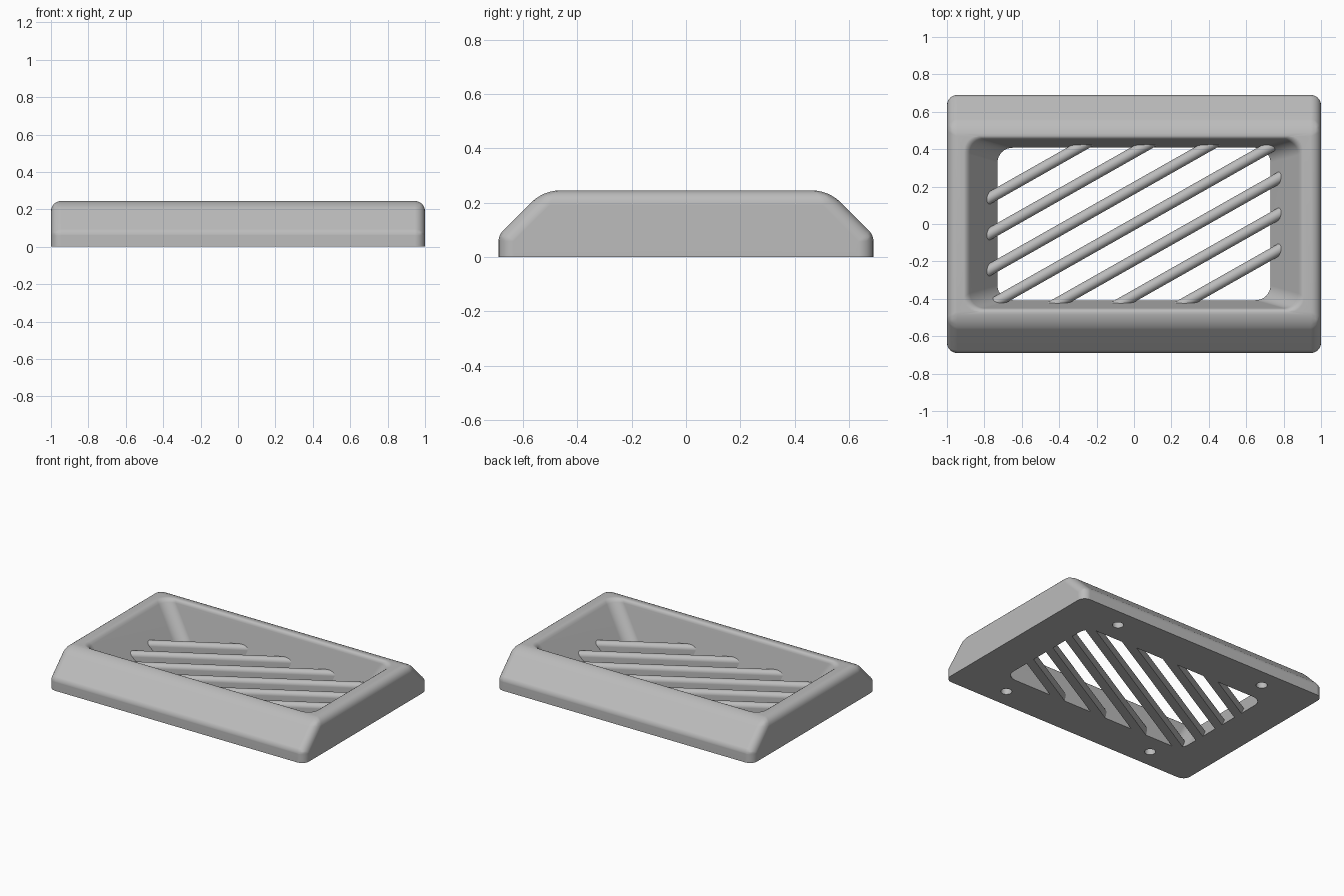
import bpy, bmesh, math

if "Cube" in bpy.data.objects:
    bpy.data.objects.remove(bpy.data.objects["Cube"], do_unlink=True)

grey = bpy.data.materials.new("light_grey")
grey.use_nodes = True
grey.diffuse_color = (0.5, 0.5, 0.5, 1)
grey.node_tree.nodes["Principled BSDF"].inputs["Base Color"].default_value = (0.5, 0.5, 0.5, 1)


def finish(name, bm):
    bmesh.ops.recalc_face_normals(bm, faces=bm.faces)
    mesh = bpy.data.meshes.new(name)
    bm.to_mesh(mesh)
    bm.free()
    mesh.materials.append(grey)
    obj = bpy.data.objects.new(name, mesh)
    bpy.context.collection.objects.link(obj)
    return obj


def loft(name, rings):
    """Skin a stack of equal-length point loops and cap both ends."""
    bm = bmesh.new()
    loops = [[bm.verts.new(p) for p in ring] for ring in rings]
    n = len(loops[0])
    for a, b in zip(loops, loops[1:]):
        for i in range(n):
            j = (i + 1) % n
            bm.faces.new((a[i], a[j], b[j], b[i]))
    bm.faces.new(loops[0])
    bm.faces.new(loops[-1])
    return finish(name, bm)


def rounded_rect(hx, hy, r, z, seg=8):
    pts = []
    for k, (sx, sy) in enumerate([(1, 1), (-1, 1), (-1, -1), (1, -1)]):
        for i in range(seg + 1):
            a = math.pi / 2 * (k + i / seg)
            pts.append((sx * (hx - r) + r * math.cos(a), sy * (hy - r) + r * math.sin(a), z))
    return pts


def activate(obj):
    bpy.ops.object.select_all(action='DESELECT')
    obj.select_set(True)
    bpy.context.view_layer.objects.active = obj


def cut(obj, cutter):
    mod = obj.modifiers.new("cut", 'BOOLEAN')
    mod.operation = 'DIFFERENCE'
    mod.solver = 'EXACT'
    mod.object = cutter
    activate(obj)
    bpy.ops.object.modifier_apply(modifier=mod.name)
    bpy.data.objects.remove(cutter, do_unlink=True)


# Frame body: sloped-side profile extruded along x
HEIGHT, KNEE, DEPTH = 0.245, 0.08, 0.69
half = [(DEPTH, 0), (DEPTH, KNEE), (0.525, HEIGHT)]
profile = half + [(-y, z) for y, z in reversed(half)]
frame = loft("frame", [[(x, y, z) for y, z in profile] for x in (-1, 1)])

# Rounded edges: open bottom rim stays sharp, knees get a small radius
weights = frame.data.attributes.new("bevel_weight_edge", 'FLOAT', 'EDGE')
for edge in frame.data.edges:
    a, b = (frame.data.vertices[v].co for v in edge.vertices)
    if max(a.z, b.z) < 0.01:
        w = 0
    elif abs(a.z - KNEE) < 0.01 and abs(b.z - KNEE) < 0.01:
        w = 0.35
    else:
        w = 1
    weights.data[edge.index].value = w
bevel = frame.modifiers.new("rounding", 'BEVEL')
bevel.limit_method = 'WEIGHT'
bevel.width = 0.055
bevel.segments = 6
activate(frame)
bpy.ops.object.modifier_apply(modifier=bevel.name)

# Tapered opening with a softened lip
stack = [(-0.03, 0.71, 0.402), (0.222, 0.878, 0.45), (0.234, 0.888, 0.455),
         (0.241, 0.898, 0.462), (0.246, 0.912, 0.474), (0.3, 0.912, 0.474)]
cut(frame, loft("opening_cutter", [rounded_rect(hx, hy, 0.08, z) for z, hx, hy in stack]))

# Screw holes in the underside
for sx in (-1, 1):
    for sy in (-1, 1):
        rings = [[(sx * 0.6 + 0.036 * math.cos(t * math.pi / 12),
                   sy * 0.555 + 0.036 * math.sin(t * math.pi / 12), z)
                  for t in range(24)] for z in (-0.05, 0.09)]
        cut(frame, loft("hole_cutter", rings))

# Diagonal grille bars with rounded tops, ends buried in the frame walls
SLOPE = math.tan(math.radians(29.5))
R, TOP = 0.03, 0.085
section = [(-R, 0), (R, 0)] + [(R * math.cos(i * math.pi / 10), TOP - R + R * math.sin(i * math.pi / 10))
                               for i in range(11)]
normal = (-math.sin(math.atan(SLOPE)), math.cos(math.atan(SLOPE)))
bars = []
for k in range(-3, 4):
    off = k * 0.192
    x0 = max(-0.86, (-0.49 - off) / SLOPE)
    x1 = min(0.86, (0.49 - off) / SLOPE)
    rings = [[(x + s * normal[0], SLOPE * x + off + s * normal[1], z) for s, z in section]
             for x in (x0, x1)]
    bars.append(loft("grille_bar", rings))

# Smooth shading with crisp corners
for obj in [frame] + bars:
    activate(obj)
    bpy.ops.object.shade_smooth_by_angle(angle=math.radians(35))
    weighted = obj.modifiers.new("even_shading", 'WEIGHTED_NORMAL')
    weighted.keep_sharp = True
